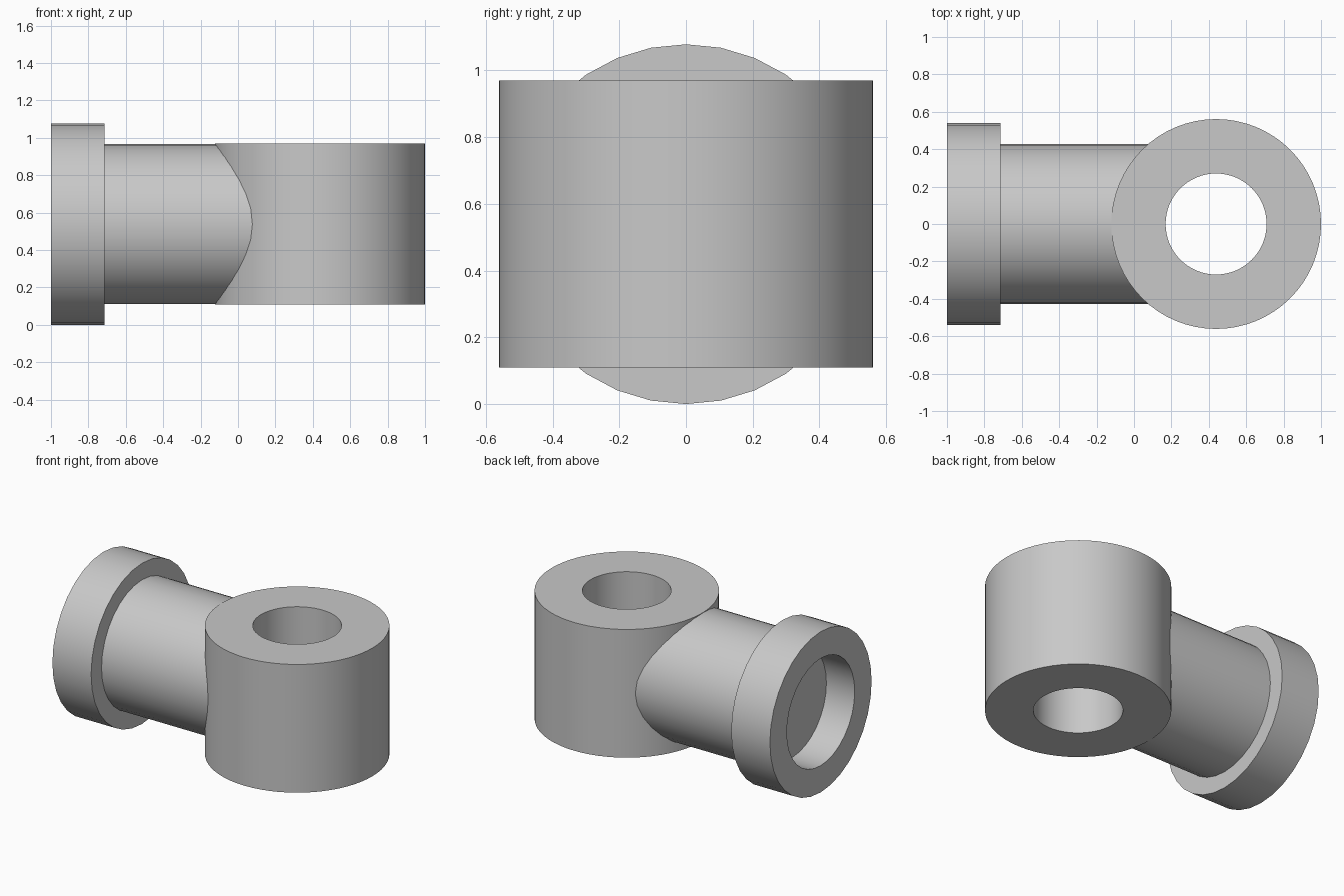
import bpy
import bmesh
from math import radians, tau
from mathutils import Vector

cube = bpy.data.objects.get("Cube")
if cube:
    bpy.data.objects.remove(cube, do_unlink=True)

GREY = (0.58, 0.58, 0.58, 1.0)
metal = bpy.data.materials.new("plain_grey")
metal.use_nodes = True
metal.diffuse_color = GREY
metal.node_tree.nodes["Principled BSDF"].inputs["Base Color"].default_value = GREY


def lathe(name, profile, origin, axis, out, sides, closed=False):
    """Turn a profile of (distance along axis, radius) around the axis."""
    origin, axis, out = Vector(origin), Vector(axis), Vector(out)
    bm = bmesh.new()
    verts = [bm.verts.new(origin + axis * h + out * r) for h, r in profile]
    pairs = list(zip(verts, verts[1:]))
    if closed:
        pairs.append((verts[-1], verts[0]))
    edges = [bm.edges.new(pair) for pair in pairs]
    bmesh.ops.spin(bm, geom=verts + edges, cent=origin, axis=axis,
                   angle=tau, steps=sides, use_duplicate=False)
    bmesh.ops.remove_doubles(bm, verts=bm.verts[:], dist=0.0005)
    bmesh.ops.recalc_face_normals(bm, faces=bm.faces[:])
    mesh = bpy.data.meshes.new(name)
    bm.to_mesh(mesh)
    bm.free()
    mesh.materials.append(metal)
    obj = bpy.data.objects.new(name, mesh)
    bpy.context.collection.objects.link(obj)
    bpy.ops.object.select_all(action="DESELECT")
    obj.select_set(True)
    bpy.context.view_layer.objects.active = obj
    bpy.ops.object.shade_smooth_by_angle(angle=radians(30))
    return obj


MID_Z = 0.539

# Upright ring with a bore right through it
lathe("upright_ring",
      [(-0.43, 0.27), (-0.43, 0.561), (0.43, 0.561), (0.43, 0.27)],
      (0.439, 0, MID_Z), (0, 0, 1), (1, 0, 0), 64, closed=True)

# Side arm running into the ring
lathe("side_arm",
      [(-0.75, 0), (-0.75, 0.428), (0.12, 0.428), (0.12, 0)],
      (0, 0, MID_Z), (1, 0, 0), (0, 0, 1), 32)

# Collar at the end of the arm with a blind round socket
lathe("end_collar",
      [(-0.79, 0), (-0.79, 0.36), (-1, 0.36), (-1, 0.539),
       (-0.713, 0.539), (-0.713, 0)],
      (0, 0, MID_Z), (1, 0, 0), (0, 0, 1), 32)
